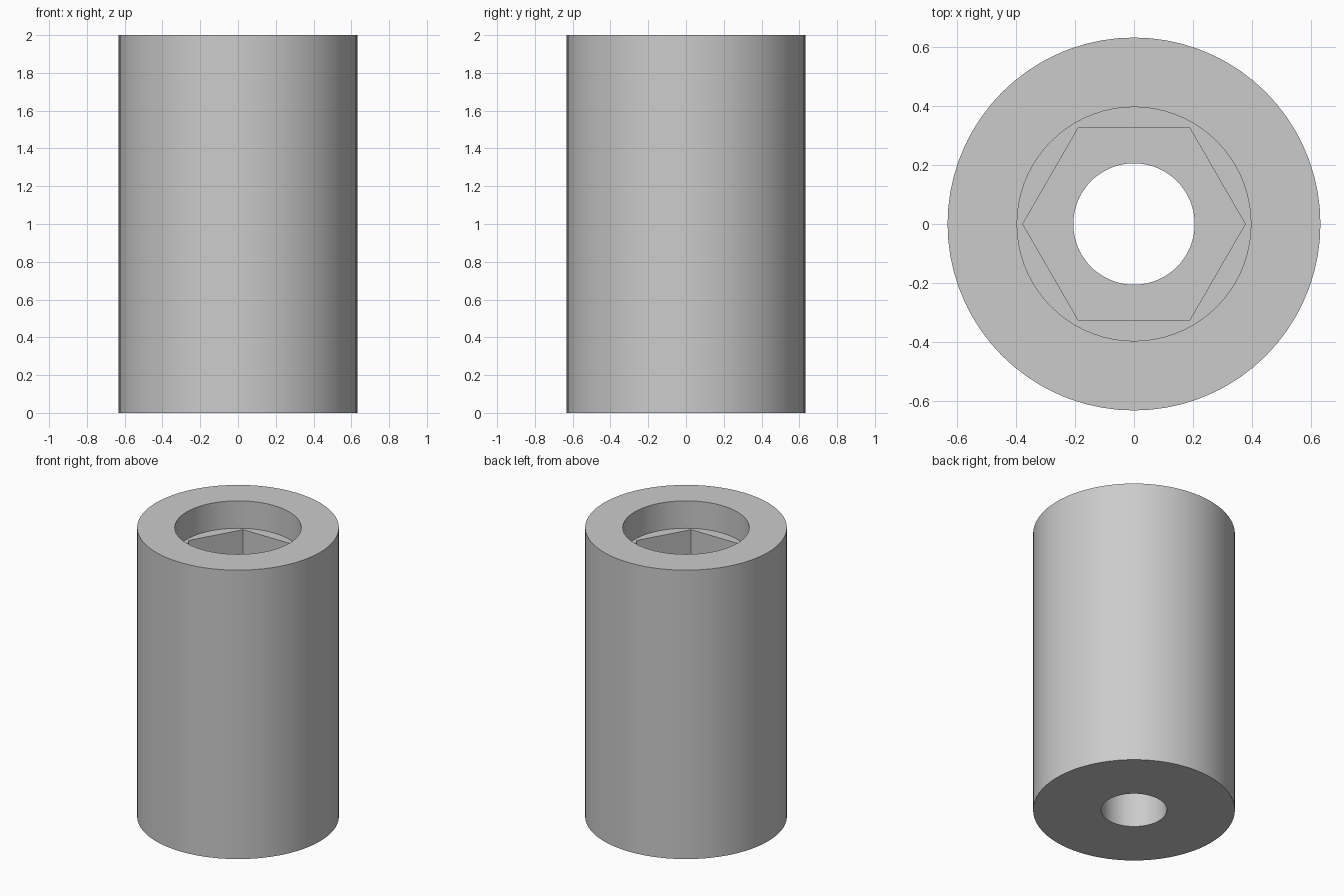
import bpy, bmesh
from math import cos, pi, radians, sin

cube = bpy.data.objects.get("Cube")
if cube:
    bpy.data.objects.remove(cube, do_unlink=True)

SEGMENTS = 72          # divisible by six, so hexagon corners land on the grid
OUTER, COUNTERBORE, HEX_FLAT, HOLE = 0.633, 0.397, 0.327, 0.206
HEIGHT, LEDGE, POCKET_FLOOR = 2.0, 1.81, 1.46


def circle(radius):
    return lambda a: radius


def hexagon(flat):
    # Polar radius of a hexagon with corners on the x axis
    return lambda a: flat / cos(a % (pi / 3) - pi / 6)


def make_material(name, value):
    mat = bpy.data.materials.new(name)
    mat.use_nodes = True
    colour = (value, value, value, 1)
    mat.diffuse_color = colour
    mat.node_tree.nodes["Principled BSDF"].inputs["Base Color"].default_value = colour
    return mat


# Closed section: outer wall, top rim, counterbore, nut pocket, through hole
section = [
    (circle(OUTER), 0), (circle(OUTER), HEIGHT),
    (circle(COUNTERBORE), HEIGHT), (circle(COUNTERBORE), LEDGE),
    (hexagon(HEX_FLAT), LEDGE), (hexagon(HEX_FLAT), POCKET_FLOOR),
    (circle(HOLE), POCKET_FLOOR), (circle(HOLE), 0),
]

bm = bmesh.new()
rings = []
for radius, z in section:
    angles = [2 * pi * i / SEGMENTS for i in range(SEGMENTS)]
    rings.append([bm.verts.new((radius(a) * cos(a), radius(a) * sin(a), z)) for a in angles])

# Join each ring to the next, and the last back to the first
for k, ring in enumerate(rings):
    following = rings[(k + 1) % len(rings)]
    for i in range(SEGMENTS):
        j = (i + 1) % SEGMENTS
        bm.faces.new((ring[i], ring[j], following[j], following[i]))
bmesh.ops.recalc_face_normals(bm, faces=bm.faces)

mesh = bpy.data.meshes.new("spacer_sleeve")
bm.to_mesh(mesh)
bm.free()
sleeve = bpy.data.objects.new("spacer_sleeve", mesh)
bpy.context.collection.objects.link(sleeve)
mesh.materials.append(make_material("light_grey", 0.6))

# Smooth round walls, crisp rims and hexagon corners
bpy.ops.object.select_all(action="DESELECT")
sleeve.select_set(True)
bpy.context.view_layer.objects.active = sleeve
bpy.ops.object.shade_smooth_by_angle(angle=radians(30))
